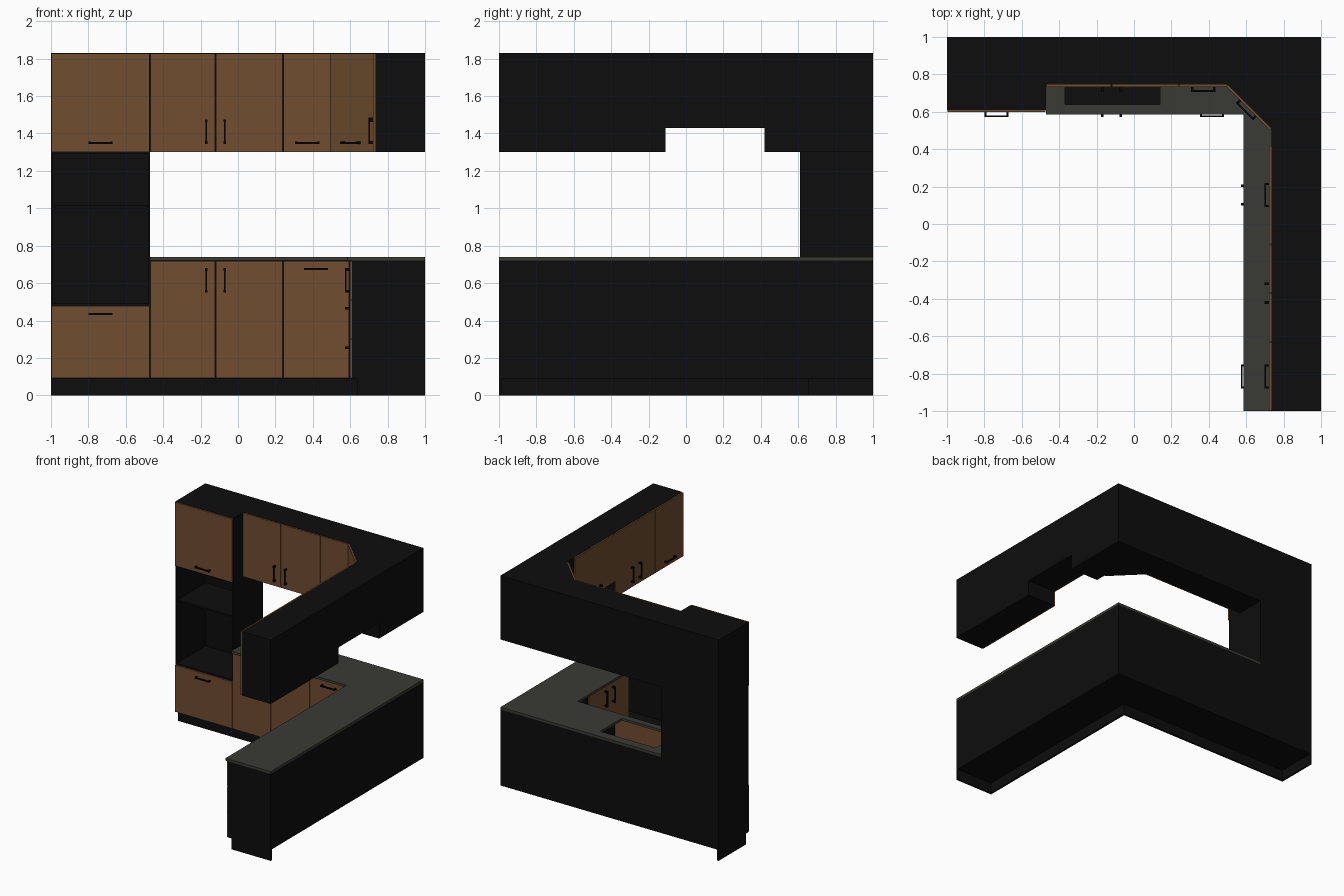
import bpy, bmesh
from mathutils import Vector

cube = bpy.data.objects.get("Cube")
if cube:
    bpy.data.objects.remove(cube, do_unlink=True)


def material(name, color):
    m = bpy.data.materials.new(name)
    m.use_nodes = True
    m.diffuse_color = (*color, 1)
    bsdf = next(n for n in m.node_tree.nodes if n.type == 'BSDF_PRINCIPLED')
    bsdf.inputs["Base Color"].default_value = (*color, 1)
    return m


BLACK = material("carcass black", (0.004, 0.004, 0.004))
WOOD = material("walnut brown", (0.16, 0.075, 0.028))
STONE = material("worktop grey", (0.042, 0.043, 0.035))
METAL = material("handle black", (0.002, 0.002, 0.002))

# Shared levels and depths
FLOOR, WORK, TOP = 0.09, 0.72, 1.83
WALL, HOOD = 1.30, 1.43
NICHE = 0.48
BASE_FRONT, WALL_FRONT = 0.61, 0.745
WALL_SIDE = 0.735
TOE, BOARD, DOOR, GAP = 0.64, 0.015, 0.012, 0.002


def add_prism(bm, points, z0, z1):
    """Upright prism over a plan outline."""
    low = bm.faces.new([bm.verts.new((x, y, z0)) for x, y in points])
    ext = bmesh.ops.extrude_face_region(bm, geom=[low])
    up = [v for v in ext["geom"] if isinstance(v, bmesh.types.BMVert)]
    bmesh.ops.translate(bm, verts=up, vec=(0, 0, z1 - z0))
    bmesh.ops.recalc_face_normals(bm, faces=bm.faces)


def finish(name, bm, mat):
    mesh = bpy.data.meshes.new(name)
    bm.to_mesh(mesh)
    bm.free()
    mesh.materials.append(mat)
    ob = bpy.data.objects.new(name, mesh)
    bpy.context.collection.objects.link(ob)
    return ob


def prism(name, points, z0, z1, mat):
    bm = bmesh.new()
    add_prism(bm, points, z0, z1)
    return finish(name, bm, mat)


def rect(x0, x1, y0, y1):
    return [(x0, y0), (x1, y0), (x1, y1), (x0, y1)]


def carcass(name, plan, z0, z1, *open_sides):
    """Hollow cabinet with its open sides left out."""
    bm = bmesh.new()
    add_prism(bm, rect(*plan), z0, z1)
    gone = [f for f in bm.faces
            if any(f.normal.dot(Vector(d)) > 0.9 for d in open_sides)]
    bmesh.ops.delete(bm, geom=gone, context='FACES')
    ob = finish(name, bm, BLACK)
    shell = ob.modifiers.new("boards", 'SOLIDIFY')
    shell.thickness = BOARD
    shell.offset = -1
    return ob


SOUTH, WEST, UP = (0, -1, 0), (-1, 0, 0), (0, 0, 1)


def front(name, p, q, z0, z1, grip=None):
    """Door or drawer front from plan point p to q, with its pull."""
    p, q = Vector(p), Vector(q)
    along = (q - p).normalized()
    out = Vector((along.y, -along.x))
    width = (q - p).length

    def slab(bm, s0, s1, o0, o1, a, b):
        plan = [p + along * s + out * o
                for s, o in ((s0, o0), (s1, o0), (s1, o1), (s0, o1))]
        add_prism(bm, plan, a, b)

    bm = bmesh.new()
    slab(bm, GAP, width - GAP, 0, DOOR, z0 + GAP, z1 - GAP)
    finish(name, bm, WOOD)
    if not grip:
        return

    kind, edge = grip
    near, far, half = DOOR, DOOR + 0.026, 0.065
    bm = bmesh.new()
    if kind == "across":
        s = width / 2
        z = z1 - 0.045 if edge == "top" else z0 + 0.05
        slab(bm, s - half, s + half, far - 0.009, far, z - 0.005, z + 0.005)
        for e in (s - half, s + half - 0.012):
            slab(bm, e, e + 0.012, near, far, z - 0.006, z + 0.006)
    else:
        s = 0.05 if kind == "start" else width - 0.05
        a = z1 - 0.17 if edge == "top" else z0 + 0.045
        b = a + 2 * half
        slab(bm, s - 0.004, s + 0.004, far - 0.009, far, a, b)
        for e in (a, b - 0.014):
            slab(bm, s - 0.007, s + 0.007, near, far, e, e + 0.014)
    finish(name + "_handle", bm, METAL)


# Plan divisions along the back run (x) and the side run (y)
TALL, MID, SINK, DIAG = -0.47, -0.12, 0.24, 0.5
CORNER, HOB, PAIR, END = 0.42, -0.11, -0.37, -0.63

# Tall appliance cabinet with an open niche and shelf
tall = (-1, TALL, BASE_FRONT, 1)
carcass("tall_lower_carcass", tall, FLOOR, NICHE, SOUTH)
carcass("tall_niche", tall, NICHE, WALL, SOUTH)
carcass("tall_upper_carcass", tall, WALL, TOP, SOUTH)
prism("niche_shelf", rect(-1 + BOARD, TALL - BOARD, BASE_FRONT + 0.01, 1 - BOARD),
      1.0, 1.0 + BOARD, BLACK)

# Base carcasses
carcass("sink_carcass", (TALL, SINK, BASE_FRONT, 1), FLOOR, WORK, SOUTH, UP)
carcass("corner_base_carcass", (SINK, 1, BASE_FRONT, 1), FLOOR, WORK, SOUTH, UP)
prism("corner_filler", rect(BASE_FRONT - 0.005, 1, CORNER, BASE_FRONT), FLOOR, WORK, BLACK)
for name, y0, y1 in (("hob_carcass", HOB, CORNER), ("appliance_bay", END, HOB),
                     ("drawer_carcass", -1, END)):
    carcass(name, (BASE_FRONT, 1, y0, y1), FLOOR, WORK, WEST, UP)

# Recessed toe boards
for name, plan in (
        ("back_toe_board", (-1, TOE + BOARD, TOE, TOE + BOARD)),
        ("side_toe_board", (TOE, TOE + BOARD, -1, TOE)),
        ("left_end_toe_board", (TOE, 1, -1, -1 + BOARD)),
        ("right_end_toe_board", (-1, -1 + BOARD, TOE, 1))):
    prism(name, rect(*plan), 0, FLOOR, BLACK)

# Worktop with the sink cutout
edge = 0.585
worktop = prism("worktop", [(TALL, edge), (edge, edge), (edge, -1), (1, -1), (1, 1), (TALL, 1)],
                WORK, WORK + 0.02, STONE)
cutter = prism("sink_cutter", rect(-0.37, 0.14, 0.64, 0.925), 0.6, 0.9, STONE)
cutter.hide_render = True
cut = worktop.modifiers.new("sink_cutout", 'BOOLEAN')
cut.operation = 'DIFFERENCE'
cut.solver = 'EXACT'
cut.object = cutter
bpy.context.view_layer.objects.active = worktop
bpy.ops.object.modifier_apply(modifier=cut.name)
bpy.data.objects.remove(cutter, do_unlink=True)

# Wall carcasses, with a diagonal corner cabinet
diag_end = 0.51
carcass("back_wall_carcass", (TALL, SINK, WALL_FRONT, 1), WALL, TOP, SOUTH)
carcass("narrow_wall_carcass", (SINK, DIAG, WALL_FRONT, 1), WALL, TOP, SOUTH)
prism("corner_wall_carcass", [(DIAG, 1), (DIAG, WALL_FRONT), (WALL_SIDE, diag_end),
                              (WALL_SIDE, CORNER), (1, CORNER), (1, 1)], WALL, TOP, BLACK)
for name, y0, y1, z in (("hood_carcass", HOB, CORNER, HOOD),
                        ("side_wall_carcass", END, HOB, WALL),
                        ("end_wall_carcass", -1, END, WALL)):
    carcass(name, (WALL_SIDE, 1, y0, y1), z, TOP, WEST)

# Fronts facing forward: name, x range, front depth, z range, pull
for name, x0, x1, y, z0, z1, grip in (
        ("tall_lower_door", -1, TALL, BASE_FRONT, FLOOR, NICHE, ("across", "top")),
        ("tall_upper_door", -1, TALL, BASE_FRONT, WALL, TOP, ("across", "bottom")),
        ("sink_door_right", TALL, MID, BASE_FRONT, FLOOR, WORK, ("end", "top")),
        ("sink_door_left", MID, SINK, BASE_FRONT, FLOOR, WORK, ("start", "top")),
        ("corner_base_door", SINK, 0.595, BASE_FRONT, FLOOR, WORK, ("across", "top")),
        ("wall_door_right", TALL, MID, WALL_FRONT, WALL, TOP, ("end", "bottom")),
        ("wall_door_left", MID, SINK, WALL_FRONT, WALL, TOP, ("start", "bottom")),
        ("narrow_wall_door", SINK, DIAG, WALL_FRONT, WALL, TOP, ("across", "bottom"))):
    front(name, (x0, y), (x1, y), z0, z1, grip)

# Diagonal corner door
front("corner_wall_door", (DIAG, WALL_FRONT), (WALL_SIDE, diag_end), WALL, TOP,
      ("across", "bottom"))

# Fronts facing sideways into the room
hob_mid = (CORNER + HOB) / 2
for name, y0, y1, x, z0, z1, grip in (
        ("hob_door_back", CORNER, hob_mid, BASE_FRONT, FLOOR, WORK, ("end", "top")),
        ("hob_door_front", hob_mid, HOB, BASE_FRONT, FLOOR, WORK, ("start", "top")),
        ("hood_door", CORNER, HOB, WALL_SIDE, HOOD, TOP, ("across", "bottom")),
        ("side_wall_door_back", HOB, PAIR, WALL_SIDE, WALL, TOP, ("end", "bottom")),
        ("side_wall_door_front", PAIR, END, WALL_SIDE, WALL, TOP, ("start", "bottom")),
        ("end_wall_door", END, -1, WALL_SIDE, WALL, TOP, ("across", "bottom"))):
    front(name, (x, y0), (x, y1), z0, z1, grip)

# Stack of three drawers
step = (WORK - FLOOR) / 3
for i in range(3):
    z = FLOOR + i * step
    front(f"drawer_{i + 1}", (BASE_FRONT, END), (BASE_FRONT, -1), z, z + step, ("across", "top"))
